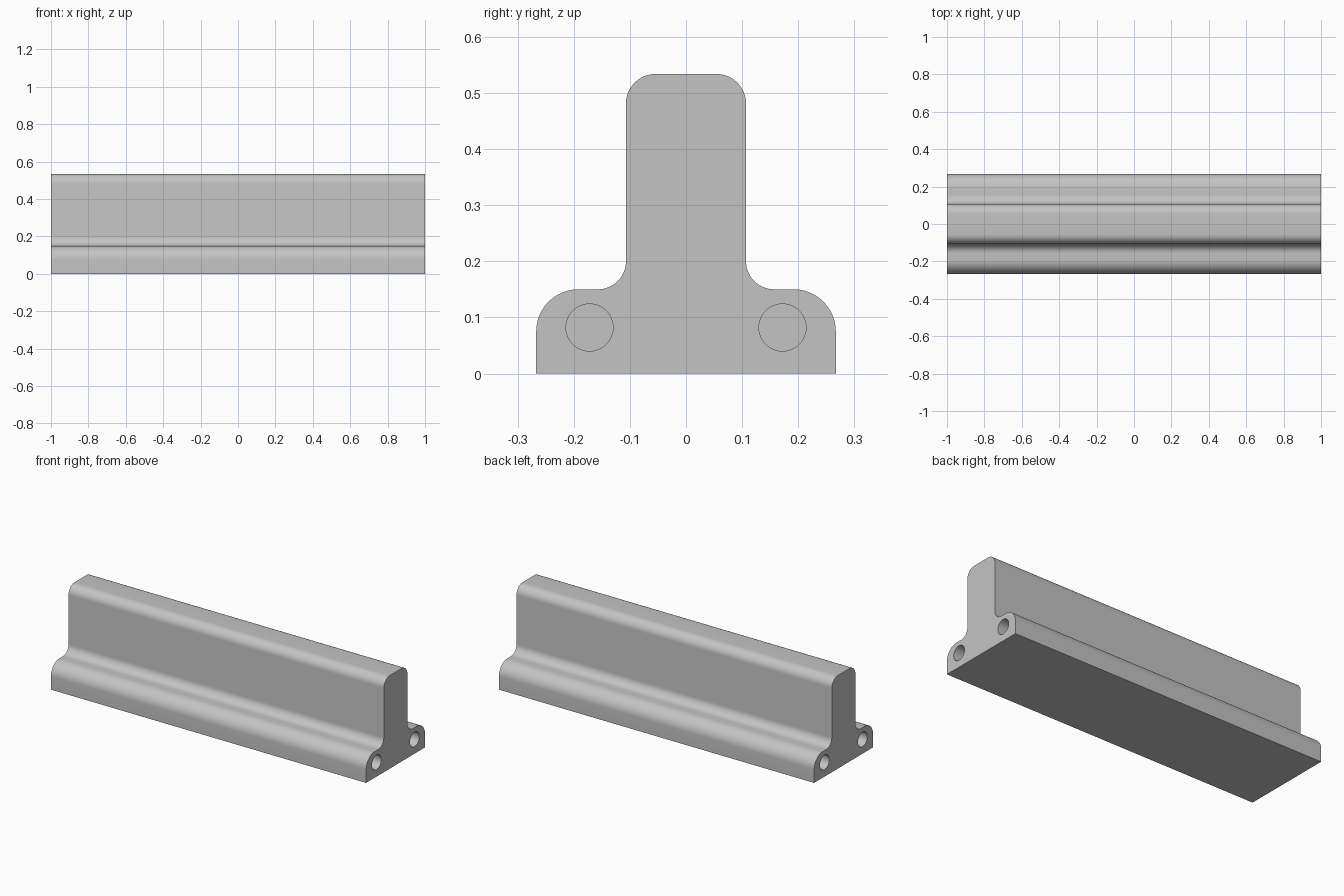
import bpy, bmesh, math
from mathutils import Matrix

if "Cube" in bpy.data.objects:
    bpy.data.objects.remove(bpy.data.objects["Cube"], do_unlink=True)

HALF_LENGTH = 1.0
HOLE_DEPTH = 0.2

grey = bpy.data.materials.new("plain grey")
grey.use_nodes = True
colour = (0.55, 0.55, 0.55, 1)
grey.diffuse_color = colour
grey.node_tree.nodes["Principled BSDF"].inputs["Base Color"].default_value = colour


def arc(cy, cz, radius, start, end, steps=12):
    """Points of a circular arc, angles in degrees."""
    angles = [math.radians(start + (end - start) * i / steps) for i in range(steps + 1)]
    return [(cy + radius * math.cos(a), cz + radius * math.sin(a)) for a in angles]


def add_object(name, bm):
    bmesh.ops.recalc_face_normals(bm, faces=bm.faces)
    mesh = bpy.data.meshes.new(name)
    bm.to_mesh(mesh)
    bm.free()
    mesh.materials.append(grey)
    obj = bpy.data.objects.new(name, mesh)
    bpy.context.collection.objects.link(obj)
    return obj


# Half section: foot edge, rounded shoulder, fillet, rounded top; then mirrored
half = [(0.267, 0)]
half += arc(0.192, 0.075, 0.075, 0, 90)
half += arc(0.157, 0.2, 0.05, 270, 180)
half += arc(0.054, 0.481, 0.053, 0, 90)
section = half + [(-y, z) for y, z in reversed(half)]

# Rail extruded along its length
bm = bmesh.new()
end = bm.faces.new([bm.verts.new((-HALF_LENGTH, y, z)) for y, z in section])
grown = bmesh.ops.extrude_face_region(bm, geom=[end], use_keep_orig=True)
bmesh.ops.translate(bm, vec=(2 * HALF_LENGTH, 0, 0),
                    verts=[g for g in grown["geom"] if isinstance(g, bmesh.types.BMVert)])
rail = add_object("rail", bm)

# Blind screw holes, two in each end
bm = bmesh.new()
for side in (-1, 1):
    for y in (-0.172, 0.172):
        place = Matrix.Translation((side * HALF_LENGTH, y, 0.082)) @ Matrix.Rotation(math.pi / 2, 4, "Y")
        bmesh.ops.create_cone(bm, cap_ends=True, segments=40, radius1=0.042, radius2=0.042,
                              depth=2 * HOLE_DEPTH, matrix=place)
cutter = add_object("hole_cutter", bm)
cutter.hide_render = True

cut = rail.modifiers.new("screw holes", "BOOLEAN")
cut.operation = "DIFFERENCE"
cut.solver = "EXACT"
cut.object = cutter

bpy.ops.object.select_all(action="DESELECT")
rail.select_set(True)
bpy.context.view_layer.objects.active = rail
bpy.ops.object.modifier_apply(modifier=cut.name)
bpy.data.objects.remove(cutter, do_unlink=True)
bpy.ops.object.shade_smooth_by_angle(angle=math.radians(30))
